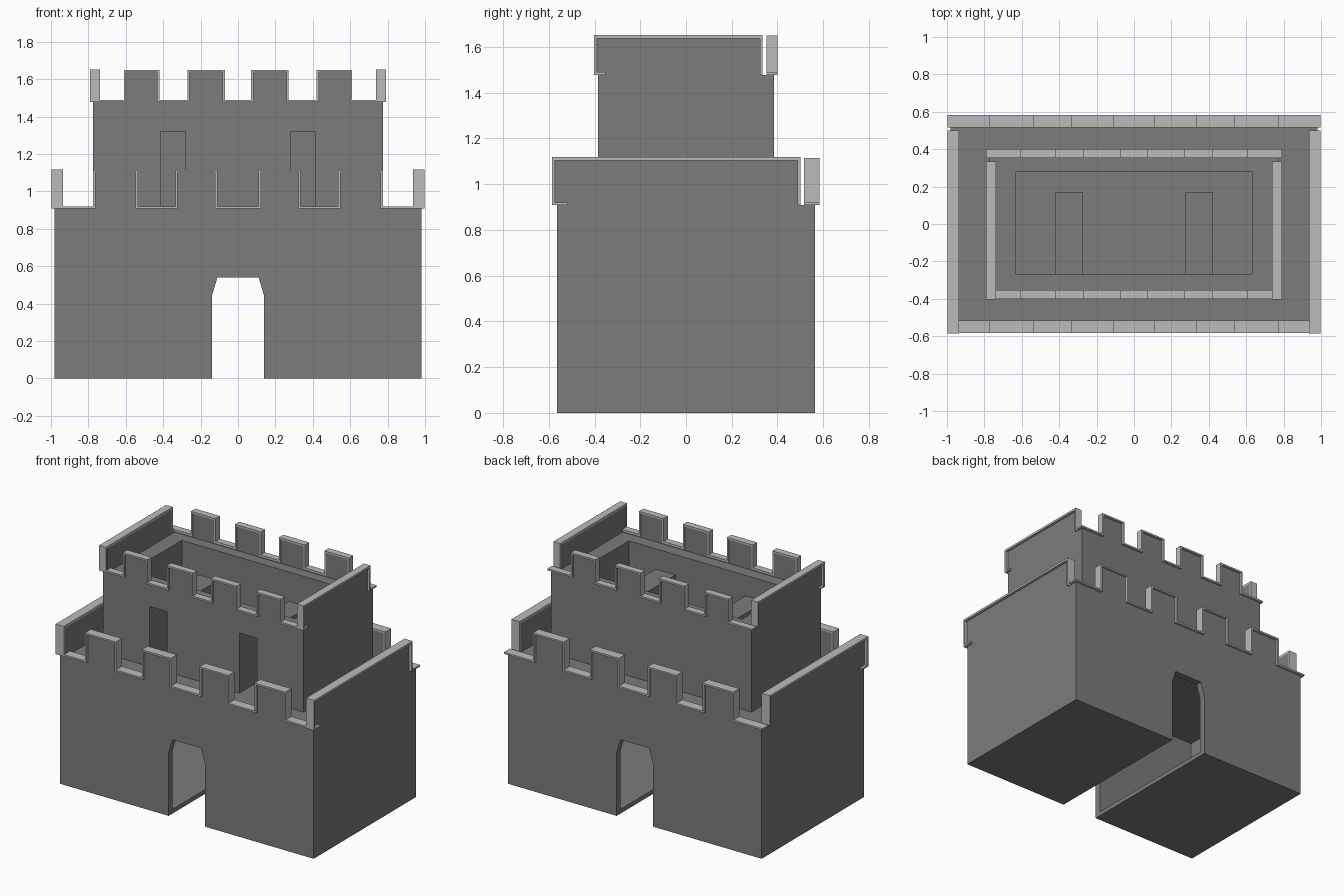
import bpy
import bmesh

cube = bpy.data.objects.get("Cube")
if cube:
    bpy.data.objects.remove(cube, do_unlink=True)


def material(name, value):
    mat = bpy.data.materials.new(name)
    color = (value, value, value, 1)
    mat.use_nodes = True
    mat.diffuse_color = color
    mat.node_tree.nodes["Principled BSDF"].inputs["Base Color"].default_value = color
    return mat


STONE = material("dark grey stone", 0.2)
TRIM = material("light grey trim", 0.5)


def prism(name, points, y0, y1, mat):
    """Extrude an x-z outline from y0 to y1."""
    bm = bmesh.new()
    face = bm.faces.new([bm.verts.new((x, y0, z)) for x, z in points])
    new = bmesh.ops.extrude_face_region(bm, geom=[face])["geom"]
    verts = [v for v in new if isinstance(v, bmesh.types.BMVert)]
    bmesh.ops.translate(bm, verts=verts, vec=(0, y1 - y0, 0))
    bmesh.ops.recalc_face_normals(bm, faces=bm.faces)
    mesh = bpy.data.meshes.new(name)
    bm.to_mesh(mesh)
    bm.free()
    mesh.materials.append(mat)
    obj = bpy.data.objects.new(name, mesh)
    bpy.context.collection.objects.link(obj)
    return obj


def box(name, xs, ys, zs, mat=STONE):
    (x0, x1), (z0, z1) = sorted(xs), zs
    return prism(name, [(x0, z0), (x1, z0), (x1, z1), (x0, z1)], ys[0], ys[1], mat)


def mirrored_box(name, xs, ys, zs, mat=STONE):
    for side, s in (("left", 1), ("right", -1)):
        box(f"{side}_{name}", [s * x for x in xs], ys, zs, mat)


def crenels(merlons, half, low, high, inset=0):
    """Battlement line from -x to +x; inset pulls it inside the stone."""
    spans = sorted([(-b, -a) for a, b in merlons] + list(merlons))
    line = [(-half, low - inset)]
    for a, b in spans:
        a, b = a + inset, b - inset
        line += [(a, low - inset), (a, high - inset), (b, high - inset), (b, low - inset)]
    return line + [(half, low - inset)]


def battlements(name, merlons, x_wall, x_in, y_wall, y_in, low, high, lip, base, gate=()):
    """Crenellated front and back, plain raised sides, and pale coping."""
    t = 0.012
    stone = crenels(merlons, x_wall, low, high, t)
    outer = crenels(merlons, x_wall + lip, low, high)
    inner = crenels(merlons, x_wall + lip, low, high, t)
    outline = [(-x_wall, base), *gate, (x_wall, base)] + stone[::-1]
    for side, s in (("front", -1), ("back", 1)):
        prism(f"{name}_{side}_wall", outline, s * y_wall, s * y_in, STONE)
        prism(f"{name}_{side}_coping", outer + inner[::-1],
              s * (y_wall + lip), s * (y_in - 0.003), TRIM)
    # Side walls stop short of the back corner
    front, back = -y_wall - lip, y_in - 0.02
    xs = (x_in, x_wall + lip)
    mirrored_box(f"{name}_side_wall", (x_in, x_wall), (-y_wall, y_wall), (base, low - t))
    mirrored_box(f"{name}_side_parapet", (x_in, x_wall), (front + t, back - t),
                 (low - t, high - t))
    mirrored_box(f"{name}_side_coping", xs, (front - 0.003, back), (high - t, high + 0.003), TRIM)
    for end, y in (("front", front - 0.003), ("back", back - t)):
        mirrored_box(f"{name}_{end}_end_coping", xs, (y, y + t), (low - t, high), TRIM)


# Lower keep: hollow, with an archway through front and back
gate = [(-0.14, 0), (-0.14, 0.44), (-0.11, 0.54), (0.11, 0.54), (0.14, 0.44), (0.14, 0)]
battlements("keep", [(0.11, 0.335), (0.535, 0.775)], 0.98, 0.935, 0.565, 0.52,
            0.92, 1.115, 0.018, 0, gate)
mirrored_box("keep_floor", (0.14, 0.94), (-0.53, 0.53), (0, 0.03))
box("keep_deck", (-0.94, 0.94), (-0.53, 0.53), (0.85, 0.9))

# Upper tower: thick walls around an open pit, two window slots in front
slots = [(-0.775, 0.9)]
for a, b in ((-0.415, -0.28), (0.28, 0.415)):
    slots += [(a, 0.9), (a, 1.32), (b, 1.32), (b, 0.9)]
prism("tower_front_block", slots + [(0.775, 0.9), (0.775, 1.47), (-0.775, 1.47)],
      -0.385, -0.27, STONE)
box("tower_back_block", (-0.775, 0.775), (0.28, 0.385), (0.9, 1.47))
mirrored_box("tower_side_block", (0.63, 0.775), (-0.27, 0.28), (0.9, 1.47))
battlements("tower", [(0.07, 0.27), (0.42, 0.61)], 0.775, 0.738, 0.385, 0.355,
            1.49, 1.65, 0.015, 1.46)

# Window recesses reaching back into the pit
mirrored_box("recess_inner_side", (0.272, 0.28), (-0.27, 0.17), (0.9, 1.32))
mirrored_box("recess_outer_side", (0.415, 0.423), (-0.27, 0.17), (0.9, 1.32))
mirrored_box("recess_back", (0.28, 0.415), (0.16, 0.17), (0.9, 1.32))
mirrored_box("recess_roof", (0.272, 0.423), (-0.27, 0.17), (1.32, 1.328))
